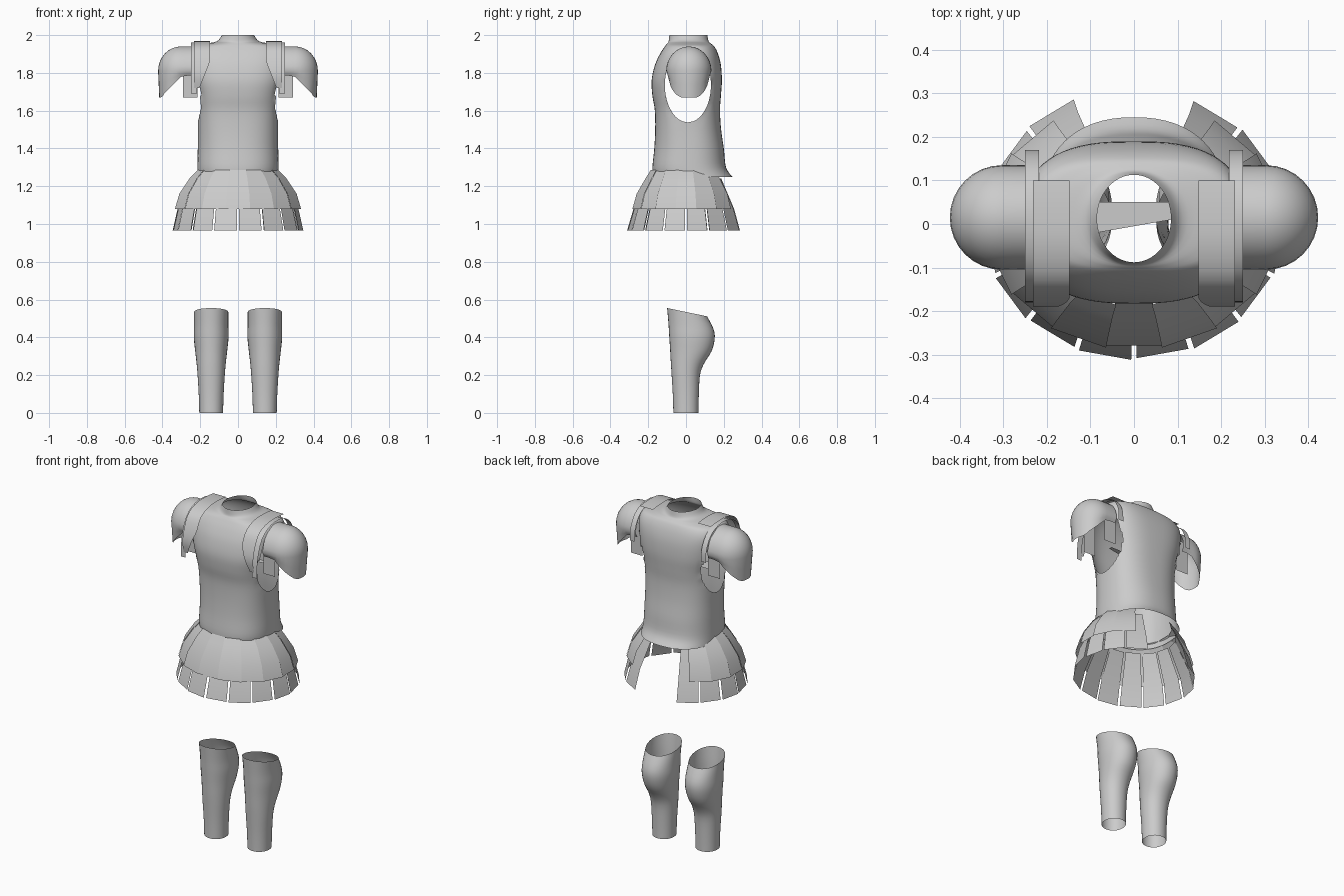
import bpy, bmesh, math
from mathutils import Vector

cube = bpy.data.objects.get("Cube")
if cube:
    bpy.data.objects.remove(cube, do_unlink=True)

steel = bpy.data.materials.new("plain_grey")
steel.use_nodes = True
steel.diffuse_color = (0.6, 0.6, 0.6, 1)
steel.node_tree.nodes["Principled BSDF"].inputs["Base Color"].default_value = (0.6, 0.6, 0.6, 1)


def finish(name, bm, smooth=True):
    bmesh.ops.recalc_face_normals(bm, faces=bm.faces[:])
    mesh = bpy.data.meshes.new(name)
    bm.to_mesh(mesh)
    bm.free()
    mesh.materials.append(steel)
    if smooth:
        mesh.shade_smooth()
        mesh.set_sharp_from_angle(angle=math.radians(40))
    obj = bpy.data.objects.new(name, mesh)
    bpy.context.collection.objects.link(obj)
    return obj


def loft(bm, rows, closed=False):
    """Bridge rows of points with quads."""
    grid = [[bm.verts.new(p) for p in row] for row in rows]
    n = len(rows[0])
    for a, b in zip(grid, grid[1:]):
        for i in range(n if closed else n - 1):
            j = (i + 1) % n
            bm.faces.new((a[i], a[j], b[j], b[i]))


def refine(keys, steps):
    """Smoothly interpolate a list of number tuples."""
    out = []
    for i in range(len(keys) - 1):
        p0, p1 = keys[max(i - 1, 0)], keys[i]
        p2, p3 = keys[i + 1], keys[min(i + 2, len(keys) - 1)]
        for s in range(steps):
            t = s / steps
            out.append(tuple(
                0.5 * (2 * b + (c - a) * t + (2 * a - 5 * b + 4 * c - d) * t * t
                       + (3 * b - a - 3 * c + d) * t ** 3)
                for a, b, c, d in zip(p0, p1, p2, p3)))
    return out + [keys[-1]]


def ring(z, hx, front, back, power=2.0, cx=0.0, tilt=0.0, n=64):
    """Rounded cross-section between a front and a back depth."""
    pts = []
    for i in range(n):
        a = 2 * math.pi * i / n
        c, s = math.cos(a), math.sin(a)
        x = math.copysign(abs(c) ** (2 / power), c)
        y = math.copysign(abs(s) ** (2 / power), s)
        pts.append((cx + hx * x, (front + back) / 2 + y * (back - front) / 2, z - tilt * y))
    return pts


# Cuirass: height, half width, front depth, back depth, squareness
torso = [
    (1.25, .215, -.175, .245, 2.3), (1.30, .215, -.178, .212, 2.4),
    (1.40, .213, -.168, .200, 2.4), (1.50, .212, -.163, .186, 2.5),
    (1.60, .215, -.165, .180, 2.6), (1.68, .222, -.178, .185, 2.7),
    (1.76, .240, -.182, .190, 2.8), (1.84, .250, -.165, .185, 2.9),
    (1.90, .250, -.138, .170, 3.0), (1.94, .232, -.112, .150, 2.8),
    (1.955, .175, -.100, .132, 2.4), (1.967, .112, -.092, .120, 2.1),
    (2.00, .085, -.088, .113, 2.0)]
bm = bmesh.new()
loft(bm, [ring(*k) for k in refine(torso, 4)], closed=True)

# Arm openings, with their edges eased onto an oval
MID_Y, MID_Z, RY, RZ = .01, 1.735, .122, .197


def oval(p):
    return math.hypot((p.y - MID_Y) / RY, (p.z - MID_Z) / RZ)


hole = [f for f in bm.faces
        if abs(f.calc_center_median().x) > .13 and oval(f.calc_center_median()) < 1]
bmesh.ops.delete(bm, geom=hole, context='FACES')
for v in bm.verts:
    if v.is_boundary and 1.45 < v.co.z < 1.97 and abs(v.co.x) > .13:
        k = oval(v.co)
        if .8 < k < 1.25:
            v.co.y = MID_Y + (v.co.y - MID_Y) / k
            v.co.z = MID_Z + (v.co.z - MID_Z) / k
finish("cuirass", bm)

strap_path = [(-.180, 1.72), (-.190, 1.79), (-.170, 1.87), (-.130, 1.935),
              (-.05, 1.966), (.04, 1.968), (.10, 1.962)]
rim_path = [(-.180, 1.69), (-.172, 1.80), (-.130, 1.905), (-.05, 1.955),
            (.05, 1.958), (.125, 1.92), (.165, 1.85), (.170, 1.78)]

for side, label in ((1, "left"), (-1, "right")):
    # Shoulder strap, narrowing outwards at its front end
    bm = bmesh.new()
    rows = []
    for y, z in refine(strap_path, 3):
        inner = .148 + max(0, 1.86 - z) * .4
        rows.append([(side * (inner + (.232 - inner) * t), y, z) for t in (0, .5, 1)])
    loft(bm, rows)
    finish(label + "_shoulder_strap", bm)

    # Rim around the arm opening
    bm = bmesh.new()
    loft(bm, [[(side * x, y, z) for x in (.218, .25)] for y, z in refine(rim_path, 3)])
    finish(label + "_arm_rim", bm)

    # Domed shoulder cap: straight skirt below a rounded top
    bm = bmesh.new()
    cy, r, ridge = .015, .12, .303
    plan = [(.235, -r), (.27, -r)]
    plan += [(ridge + r * math.cos(a), r * math.sin(a))
             for a in (math.pi * (i / 16 - .5) for i in range(17))]
    plan += [(.27, r), (.235, r)]
    rows = []
    for x, y in plan:
        low = 1.67 + .115 * min(1, max(0, (.412 - x) / .115))
        top = min(x, ridge)
        col = [(side * (x - .006 * (1 - t) * (x > .4)), cy + y * (.88 + .12 * t),
                low + (1.81 - low) * t) for t in (0, .5)]
        for i in range(9):
            a = math.pi / 2 * i / 8
            col.append((side * (top + (x - top) * math.cos(a)), cy + y * math.cos(a),
                        1.81 + .13 * math.sin(a)))
        rows.append(col)
    loft(bm, rows)
    bmesh.ops.remove_doubles(bm, verts=bm.verts[:], dist=.0005)
    finish(label + "_shoulder_cap", bm)

    # Short flaps hanging under the cap
    bm = bmesh.new()
    for y in (-.07, .10):
        loft(bm, [[(side * .215, y, z), (side * .292, y, z)] for z in (1.67, 1.86)])
    finish(label + "_arm_flaps", bm, smooth=False)

    # Greave with a bulging calf and a sloping top
    leg = [(.005, .063, -.067, .066, 0), (.10, .066, -.070, .068, 0),
           (.20, .072, -.076, .074, 0), (.26, .077, -.080, .095, 0),
           (.33, .085, -.084, .135, .004), (.40, .092, -.089, .152, .008),
           (.46, .091, -.093, .145, .014), (.533, .091, -.100, .112, .022)]
    bm = bmesh.new()
    loft(bm, [ring(z, hx, f, b, 2.1, side * .142, tilt, 32)
              for z, hx, f, b, tilt in refine(leg, 3)], closed=True)
    for v in bm.verts:
        v.co.z = max(0, v.co.z - (.005 if v.co.z < .01 else 0))
    finish(label + "_greave", bm)

# Narrow band across the inside of the chest
bm = bmesh.new()
loft(bm, [[(-.2, -.04, 1.68), (.2, .03, 1.68)], [(-.2, .05, 1.68), (.2, .05, 1.68)]])
finish("inner_band", bm, smooth=False)


def skirt_row(name, profile, offset, half, opening, count=16):
    """Hanging flat strips around the hips, left open at the back."""
    for i in range(count):
        mid = (i + offset) * 360 / count
        if abs(mid - 180) < opening:
            continue
        lift = .004 * (i % 2)
        bm = bmesh.new()
        rows = []
        for z, rx, ry in profile:
            rows.append([((rx + lift) * math.sin(a), -(ry + lift) * math.cos(a), z)
                         for a in (math.radians(mid - half), math.radians(mid + half))])
        loft(bm, rows)
        finish(f"{name}_{i + 1}", bm)


# Upper strips overlap; lower strips show gaps between them
upper = [(1.287, .212, .185), (1.245, .255, .212), (1.16, .312, .262), (1.08, .336, .285)]
lower = [(1.24, .240, .200), (1.08, .316, .274), (.965, .342, .308)]
skirt_row("upper_skirt_strip", upper, 0, 11.6, 30)
skirt_row("lower_skirt_strip", lower, .5, 10.2, 20)
